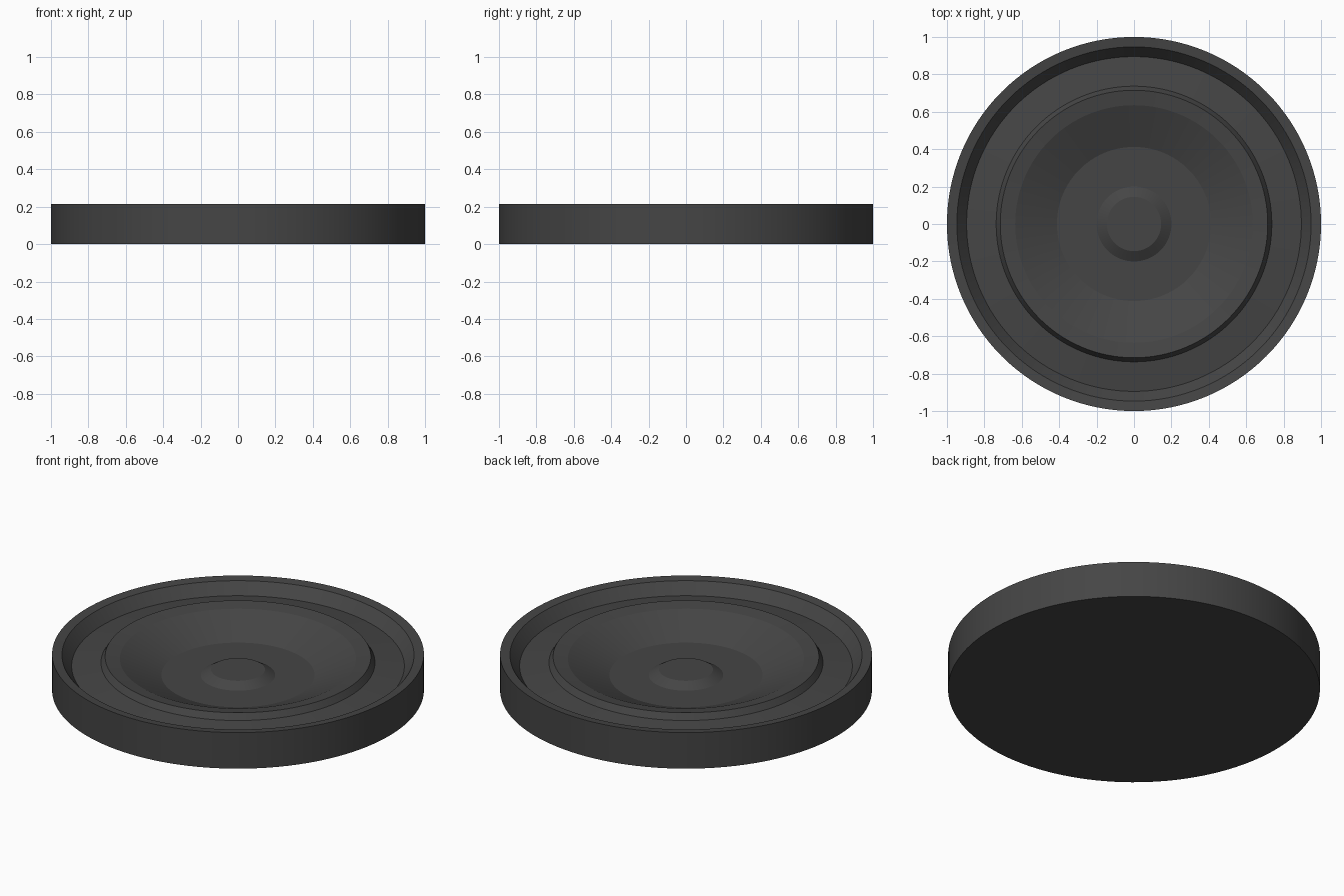
import bpy, bmesh, math

if "Cube" in bpy.data.objects:
    bpy.data.objects.remove(bpy.data.objects["Cube"])

SEGMENTS = 128

mat = bpy.data.materials.new("dark_grey")
mat.diffuse_color = (0.06, 0.06, 0.06, 1)
mat.use_nodes = True
mat.node_tree.nodes["Principled BSDF"].inputs["Base Color"].default_value = mat.diffuse_color


def lathe(name, profile):
    """Spin an (r, z) profile about the z axis."""
    bm = bmesh.new()
    verts = [bm.verts.new((r, 0, z)) for r, z in profile]
    edges = [bm.edges.new(pair) for pair in zip(verts, verts[1:])]
    bmesh.ops.spin(bm, geom=verts + edges, cent=(0, 0, 0), axis=(0, 0, 1),
                   angle=2 * math.pi, steps=SEGMENTS, use_duplicate=False)
    bmesh.ops.remove_doubles(bm, verts=bm.verts, dist=1e-5)
    bmesh.ops.recalc_face_normals(bm, faces=bm.faces)
    mesh = bpy.data.meshes.new(name)
    bm.to_mesh(mesh)
    bm.free()
    mesh.materials.append(mat)
    obj = bpy.data.objects.new(name, mesh)
    bpy.context.collection.objects.link(obj)
    bpy.ops.object.select_all(action='DESELECT')
    obj.select_set(True)
    bpy.context.view_layer.objects.active = obj
    bpy.ops.object.shade_smooth_by_angle(angle=math.radians(5))
    return obj


# Whole turned disc, from the underside centre out and back to the top centre
lathe("dished_disc", [
    (0, 0), (1, 0),                     # flat base
    (1, 0.214), (0.947, 0.208),         # outer wall and rim
    (0.895, 0.143), (0.737, 0.163),     # rim inner wall and sloping ring
    (0.715, 0.199), (0.635, 0.187),     # raised inner lip
    (0.412, 0.090), (0.2, 0.090),       # dish and floor
    (0.145, 0.123), (0, 0.123),         # centre boss
])
